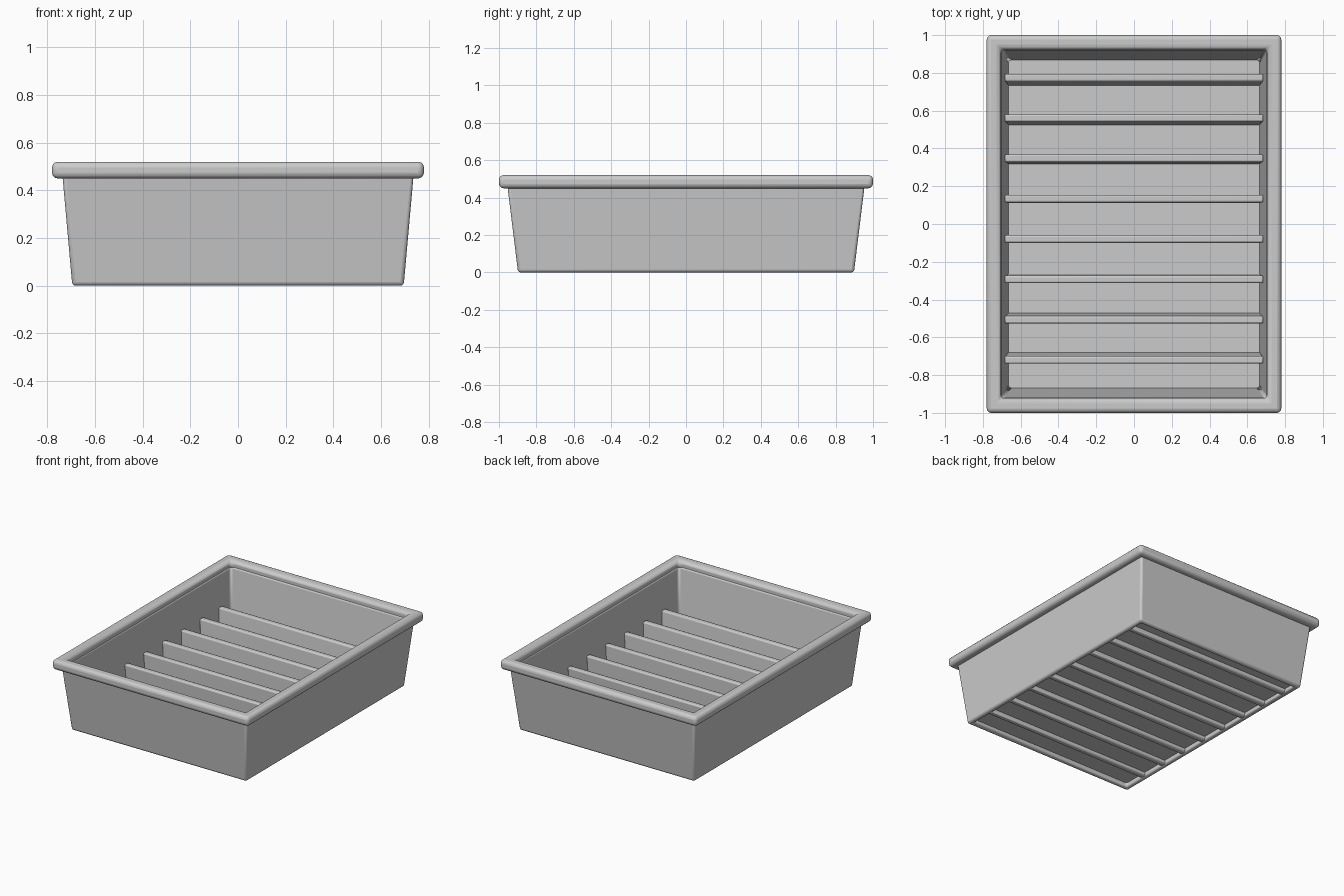
import bpy, bmesh

if "Cube" in bpy.data.objects:
    bpy.data.objects.remove(bpy.data.objects["Cube"])


def finish(name, bm, bevel, segments=3):
    bmesh.ops.recalc_face_normals(bm, faces=bm.faces)
    mesh = bpy.data.meshes.new(name)
    bm.to_mesh(mesh)
    bm.free()
    ob = bpy.data.objects.new(name, mesh)
    bpy.context.collection.objects.link(ob)
    if bevel:
        mod = ob.modifiers.new("soft_edges", 'BEVEL')
        mod.width = bevel
        mod.segments = segments
        mod.limit_method = 'ANGLE'
    bpy.ops.object.select_all(action='DESELECT')
    ob.select_set(True)
    bpy.context.view_layer.objects.active = ob
    bpy.ops.object.shade_smooth_by_angle(angle=0.7)
    return ob


def rect(bm, hx, hy, z, cy=0.0):
    return [bm.verts.new((sx * hx, cy + sy * hy, z))
            for sx, sy in ((-1, -1), (1, -1), (1, 1), (-1, 1))]


def bridge(bm, a, b):
    for i in range(4):
        j = (i + 1) % 4
        bm.faces.new((a[i], a[j], b[j], b[i]))


def frame(name, profile, bevel):
    """Closed rectangular ring from (half_x, half_y, z) section points."""
    bm = bmesh.new()
    loops = [rect(bm, *p) for p in profile]
    for i, loop in enumerate(loops):
        bridge(bm, loop, loops[(i + 1) % len(loops)])
    return finish(name, bm, bevel)


def block(name, low, high, bevel):
    """Tapered solid between two rectangles (half_x, half_y, z, centre_y)."""
    bm = bmesh.new()
    a, b = rect(bm, *low), rect(bm, *high)
    bridge(bm, a, b)
    bm.faces.new(a)
    bm.faces.new(b)
    return finish(name, bm, bevel, 2)


# Tapered walls, open at top and bottom
frame("tray_walls", [(0.695, 0.898, 0.0), (0.738, 0.957, 0.48),
                     (0.703, 0.921, 0.48), (0.66, 0.862, 0.0)], 0.015)

# Rounded rim
frame("rim", [(0.78, 1.0, 0.45), (0.78, 1.0, 0.52),
              (0.705, 0.925, 0.52), (0.705, 0.925, 0.45)], 0.024)

# Recessed floor
block("floor", (0.68, 0.88, 0.035, 0), (0.68, 0.88, 0.05, 0), 0)

# Dividers, fanned outward with the wall taper and showing below the floor
for i in range(8):
    y = 0.775 - i * 0.2136
    block(f"divider_{i + 1}", (0.67, 0.02, 0.006, y * 0.965),
          (0.685, 0.02, 0.25, y), 0.009)
